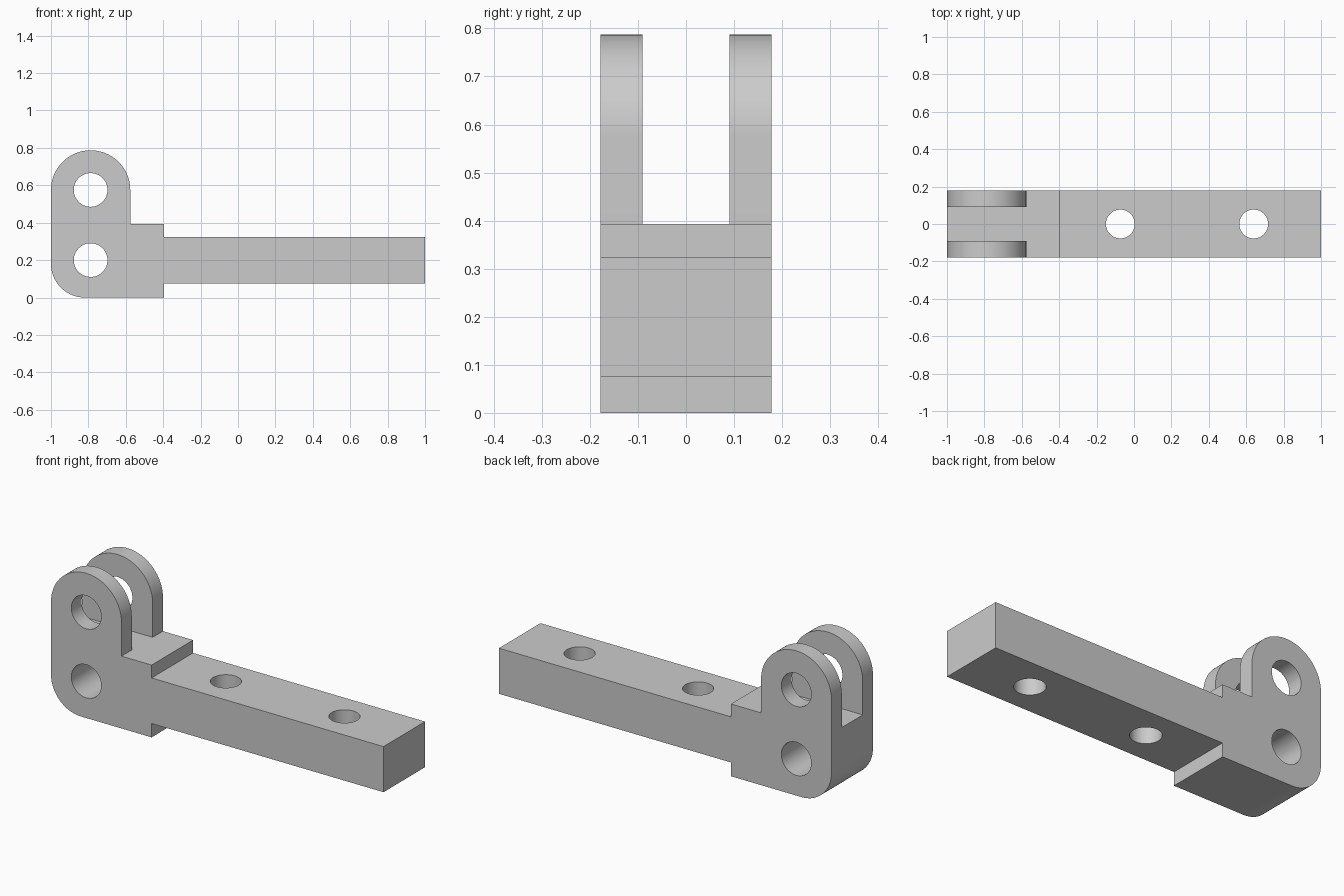
import bpy, bmesh
from math import sin, cos, pi, radians
from mathutils import Matrix

if "Cube" in bpy.data.objects:
    bpy.data.objects.remove(bpy.data.objects["Cube"])

HALF_W = 0.178            # half width in y
STEP_X, STEP_Z = -0.395, 0.393
PIN_X, EAR_Z, EAR_R = -0.788, 0.575, 0.212
FILLET = 0.18


def arc(cx, cz, r, a0, a1, n):
    angles = [radians(a0 + (a1 - a0) * i / n) for i in range(n + 1)]
    return [(cx + r * cos(a), cz + r * sin(a)) for a in angles]


def finish(name, bm):
    bmesh.ops.recalc_face_normals(bm, faces=bm.faces)
    mesh = bpy.data.meshes.new(name)
    bm.to_mesh(mesh)
    bm.free()
    obj = bpy.data.objects.new(name, mesh)
    bpy.context.collection.objects.link(obj)
    return obj


def extrude_profile(name, points, half):
    bm = bmesh.new()
    face = bm.faces.new([bm.verts.new((x, -half, z)) for x, z in points])
    out = bmesh.ops.extrude_face_region(bm, geom=[face])
    verts = [v for v in out["geom"] if isinstance(v, bmesh.types.BMVert)]
    bmesh.ops.translate(bm, vec=(0, 2 * half, 0), verts=verts)
    return finish(name, bm)


def hole_cutter(name, loc, radius, axis):
    rot = Matrix.Rotation(pi / 2, 4, 'X') if axis == 'Y' else Matrix()
    bm = bmesh.new()
    bmesh.ops.create_cone(bm, cap_ends=True, segments=64, radius1=radius,
                          radius2=radius, depth=1.0,
                          matrix=Matrix.Translation(loc) @ rot)
    return finish(name, bm)


# Side profile: rounded lower corner, bar, step and rounded ear
profile = arc(-1 + FILLET, FILLET, FILLET, 180, 270, 20)
profile += [(STEP_X, 0), (STEP_X, 0.075), (1, 0.075), (1, 0.323),
            (STEP_X, 0.323), (STEP_X, STEP_Z), (PIN_X + EAR_R, STEP_Z)]
profile += arc(PIN_X, EAR_Z, EAR_R, 0, 180, 48)
body = extrude_profile("clevis_bar", profile, HALF_W)

# Slot between the two ears
slot = [(-1.1, STEP_Z), (-0.5, STEP_Z), (-0.5, 0.9), (-1.1, 0.9)]
cutters = [extrude_profile("slot_cutter", slot, 0.09)]

# Cross pin holes and vertical bolt holes
for z in (0.2, EAR_Z):
    cutters.append(hole_cutter("pin_hole_cutter", (PIN_X, 0, z), 0.09, 'Y'))
for x in (-0.073, 0.64):
    cutters.append(hole_cutter("bolt_hole_cutter", (x, 0, 0.2), 0.077, 'Z'))

# Cut, then remove the cutters
bpy.context.view_layer.objects.active = body
body.select_set(True)
for cutter in cutters:
    cutter.hide_render = True
    mod = body.modifiers.new("cut", 'BOOLEAN')
    mod.operation, mod.solver, mod.object = 'DIFFERENCE', 'EXACT', cutter
    bpy.ops.object.modifier_apply(modifier=mod.name)
    bpy.data.objects.remove(cutter)

bpy.ops.object.shade_smooth_by_angle(angle=radians(30))
